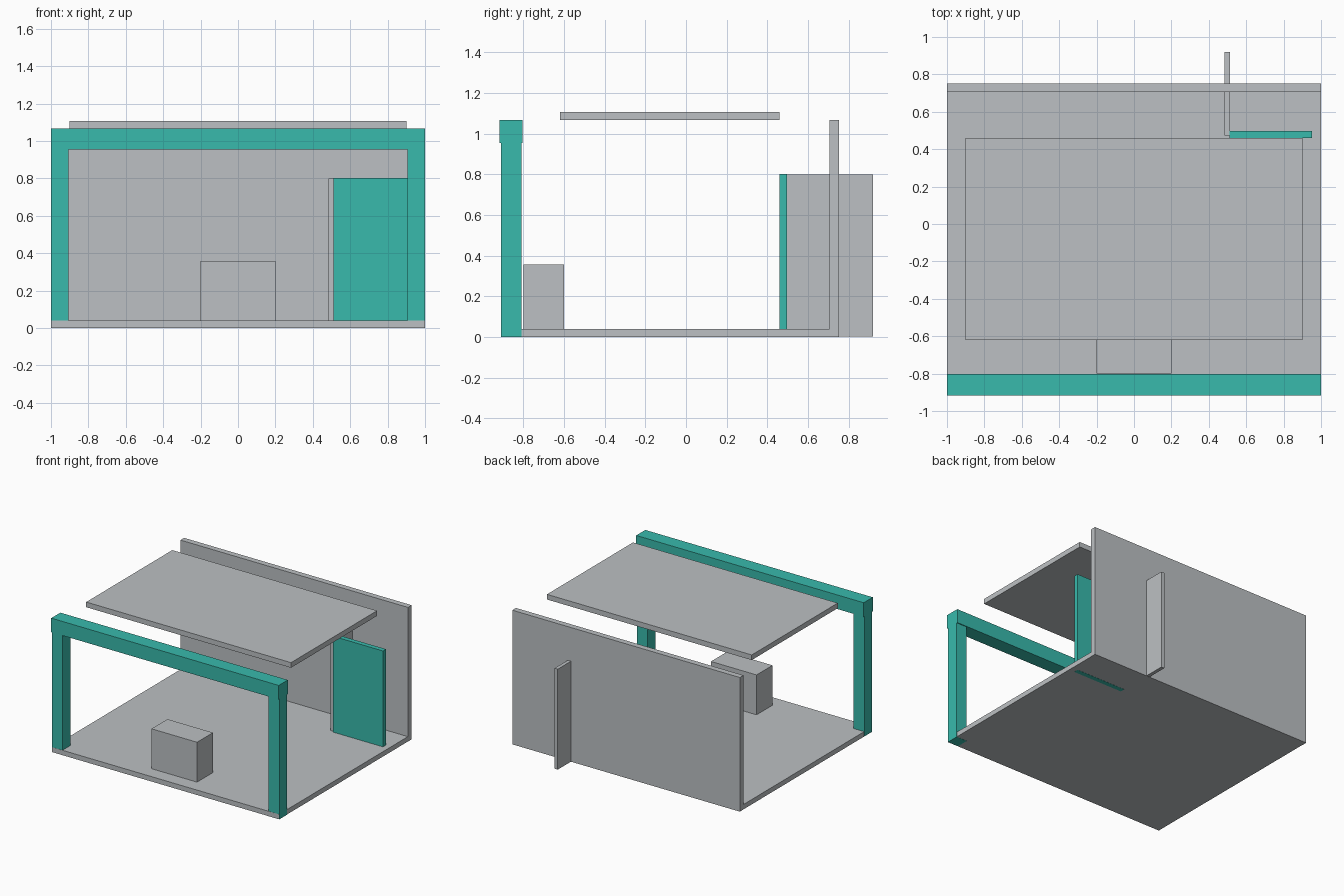
import bpy
import bmesh
from mathutils import Vector

if "Cube" in bpy.data.objects:
    bpy.data.objects.remove(bpy.data.objects["Cube"])


def material(name, color):
    m = bpy.data.materials.new(name)
    m.diffuse_color = (*color, 1.0)
    m.use_nodes = True
    m.node_tree.nodes["Principled BSDF"].inputs["Base Color"].default_value = m.diffuse_color
    return m


grey = material("light grey", (0.503, 0.527, 0.546))
teal = material("teal", (0.04, 0.491, 0.413))


def box(name, x, y, z, mat):
    """Axis-aligned box from (min, max) ranges."""
    lo, hi = Vector((x[0], y[0], z[0])), Vector((x[1], y[1], z[1]))
    bm = bmesh.new()
    bmesh.ops.create_cube(bm, size=1.0)
    for v in bm.verts:
        v.co = Vector([(lo[i] + hi[i]) / 2 + v.co[i] * (hi[i] - lo[i]) for i in range(3)])
    mesh = bpy.data.meshes.new(name)
    bm.to_mesh(mesh)
    bm.free()
    mesh.materials.append(mat)
    ob = bpy.data.objects.new(name, mesh)
    bpy.context.collection.objects.link(ob)
    return ob


# Floor slab and back wall
box("floor", (-0.999, 0.999), (-0.911, 0.75), (0.001, 0.04), grey)
box("back_wall", (-1.0, 1.0), (0.706, 0.752), (0.001, 1.067), grey)

# Floating roof panel
box("roof_panel", (-0.9, 0.9), (-0.62, 0.46), (1.067, 1.108), grey)

# Front frame: two posts carrying a beam
box("left_post", (-1.0, -0.905), (-0.91, -0.81), (0.002, 0.955), teal)
box("right_post", (0.905, 1.0), (-0.91, -0.81), (0.0, 0.955), teal)
box("front_beam", (-1.0, 1.0), (-0.917, -0.803), (0.955, 1.067), teal)

# Partition passing through the back wall, with a door panel beside it
box("partition", (0.484, 0.512), (0.473, 0.919), (0.002, 0.8), grey)
box("door_panel", (0.511, 0.952), (0.46, 0.498), (0.0, 0.802), teal)

# Counter block near the front
box("counter", (-0.2, 0.2), (-0.8, -0.6), (0.03, 0.357), grey)
